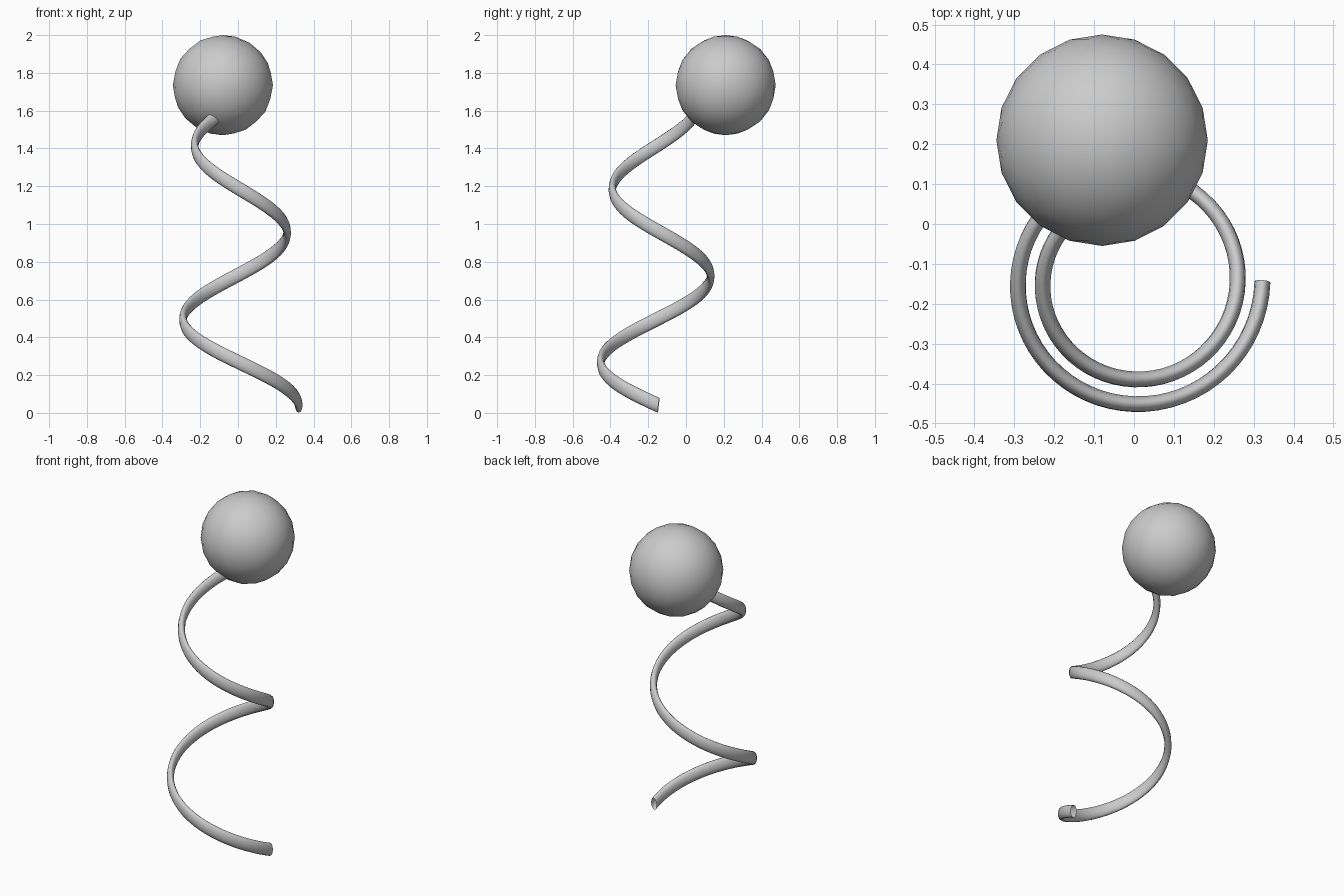
import bpy
from math import cos, sin, pi

cube = bpy.data.objects.get("Cube")
if cube:
    bpy.data.objects.remove(cube, do_unlink=True)

# Single plain grey
grey = bpy.data.materials.new("plain_grey")
grey.use_nodes = True
colour = (0.6, 0.6, 0.6, 1.0)
grey.diffuse_color = colour
grey.node_tree.nodes["Principled BSDF"].inputs["Base Color"].default_value = colour


def make_active(obj):
    bpy.ops.object.select_all(action='DESELECT')
    obj.select_set(True)
    bpy.context.view_layer.objects.active = obj


# Coiled stem: round tube on a tapering spiral, stretched upwards
STRETCH = 2.0
QUARTERS = 6.75
STEPS = 108
AXIS_Y = -0.145

curve = bpy.data.curves.new("coiled_stem", 'CURVE')
curve.dimensions = '3D'
curve.bevel_depth = 0.02
curve.bevel_resolution = 4
spline = curve.splines.new('POLY')
spline.points.add(STEPS)
spline.use_smooth = True
for i, point in enumerate(spline.points):
    q = QUARTERS * i / STEPS
    angle = -q * pi / 2
    radius = 0.322 - 0.0155 * q
    height = 0.04 + 0.23 * q
    point.co = (radius * cos(angle), AXIS_Y + radius * sin(angle),
                height / STRETCH, 1)
curve.materials.append(grey)
stem = bpy.data.objects.new("coiled_stem", curve)
bpy.context.collection.objects.link(stem)
stem.scale.z = STRETCH
make_active(stem)
bpy.ops.object.convert(target='MESH')
stem = bpy.context.object
bpy.ops.object.transform_apply(location=False, rotation=False, scale=True)
bpy.ops.object.shade_smooth()

# Ball on the upper end of the stem
bpy.ops.mesh.primitive_ico_sphere_add(subdivisions=3, radius=0.265,
                                      location=(-0.08, 0.21, 1.735))
ball = bpy.context.object
ball.name = "ball"
ball.data.materials.append(grey)
bpy.ops.object.shade_smooth()
